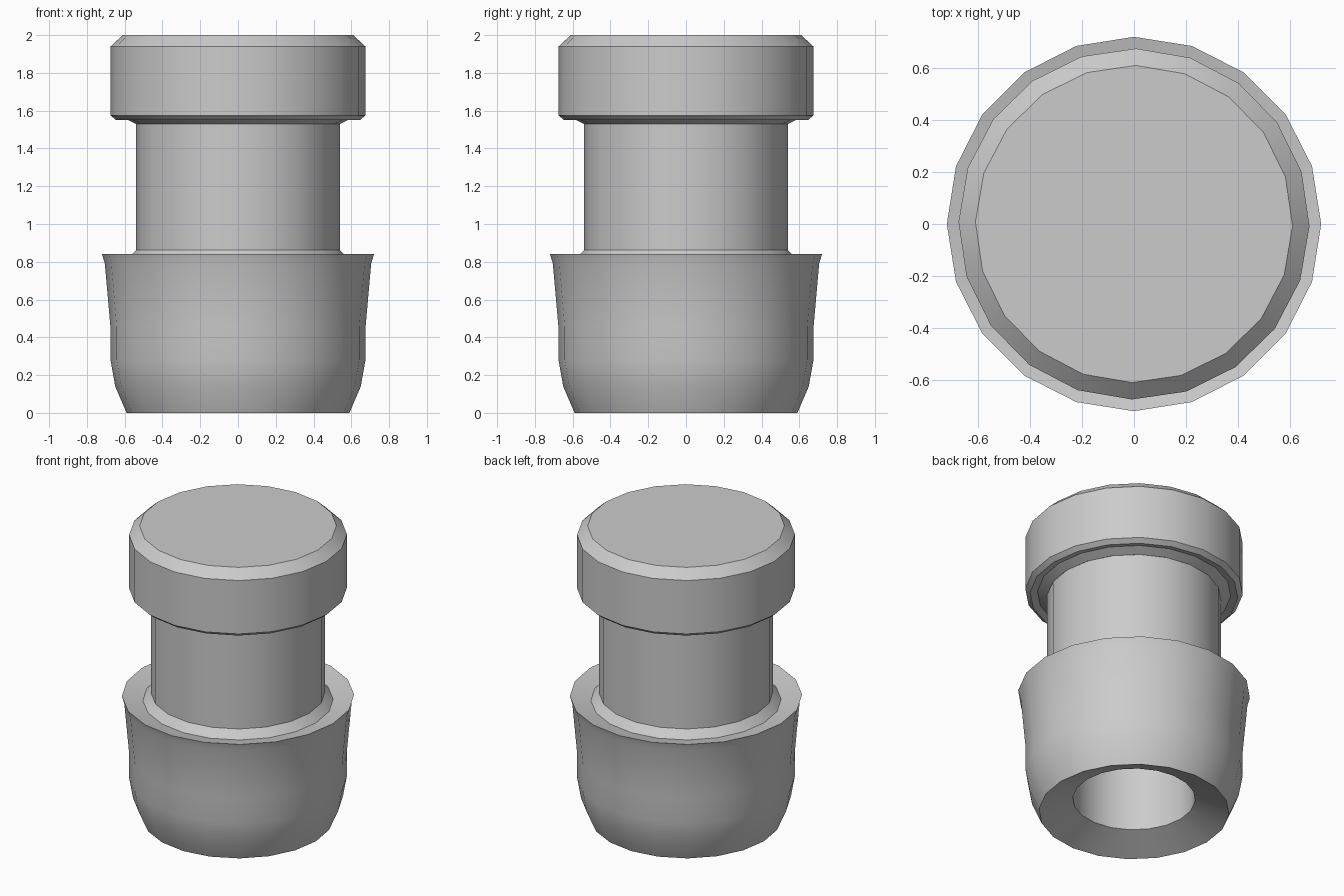
import bpy, bmesh
from math import cos, sin, tau, radians

SIDES = 20

cube = bpy.data.objects.get("Cube")
if cube:
    bpy.data.objects.remove(cube, do_unlink=True)

grey = bpy.data.materials.new("plain grey")
grey.use_nodes = True
colour = (0.6, 0.6, 0.6, 1)
grey.diffuse_color = colour
grey.node_tree.nodes["Principled BSDF"].inputs["Base Color"].default_value = colour


def lathe(name, profile, turn=0.0):
    """Revolve (radius, height) points; a zero radius closes the end."""
    bm = bmesh.new()
    rings = []
    for r, z in profile:
        count = SIDES if r else 1
        rings.append([bm.verts.new((r * cos(turn + tau * i / SIDES),
                                    r * sin(turn + tau * i / SIDES), z))
                      for i in range(count)])
    for low, high in zip(rings, rings[1:]):
        if len(low) == 1:
            bm.faces.new(high[::-1])
        elif len(high) == 1:
            bm.faces.new(low)
        else:
            for i in range(SIDES):
                j = (i + 1) % SIDES
                bm.faces.new((low[i], low[j], high[j], high[i]))
    # a cap's centre point is not needed once its polygon is made
    bmesh.ops.delete(bm, geom=[v for v in bm.verts if not v.link_faces], context='VERTS')
    mesh = bpy.data.meshes.new(name)
    bm.to_mesh(mesh)
    bm.free()
    mesh.materials.append(grey)
    obj = bpy.data.objects.new(name, mesh)
    bpy.context.collection.objects.link(obj)
    bpy.ops.object.select_all(action='DESELECT')
    obj.select_set(True)
    bpy.context.view_layer.objects.active = obj
    bpy.ops.object.shade_smooth_by_angle(angle=radians(30))
    return obj


# Flared base with a deep bore, countersunk mouth, dished rim and collar
lathe("base", [(0, 1.5), (0.38, 1.5), (0.38, 0.09), (0.59, 0), (0.65, 0.14),
               (0.675, 0.28), (0.675, 0.45), (0.705, 0.79), (0.72, 0.84),
               (0.59, 0.81), (0.54, 0.862)])

# Straight stem
lathe("stem", [(0.54, 0.862), (0.54, 1.53)])

# Bevelled head with a recessed underside
lathe("head", [(0.54, 1.53), (0.6, 1.56), (0.645, 1.55), (0.675, 1.575),
               (0.675, 1.94), (0.61, 2), (0, 2)], turn=radians(-0.7))
